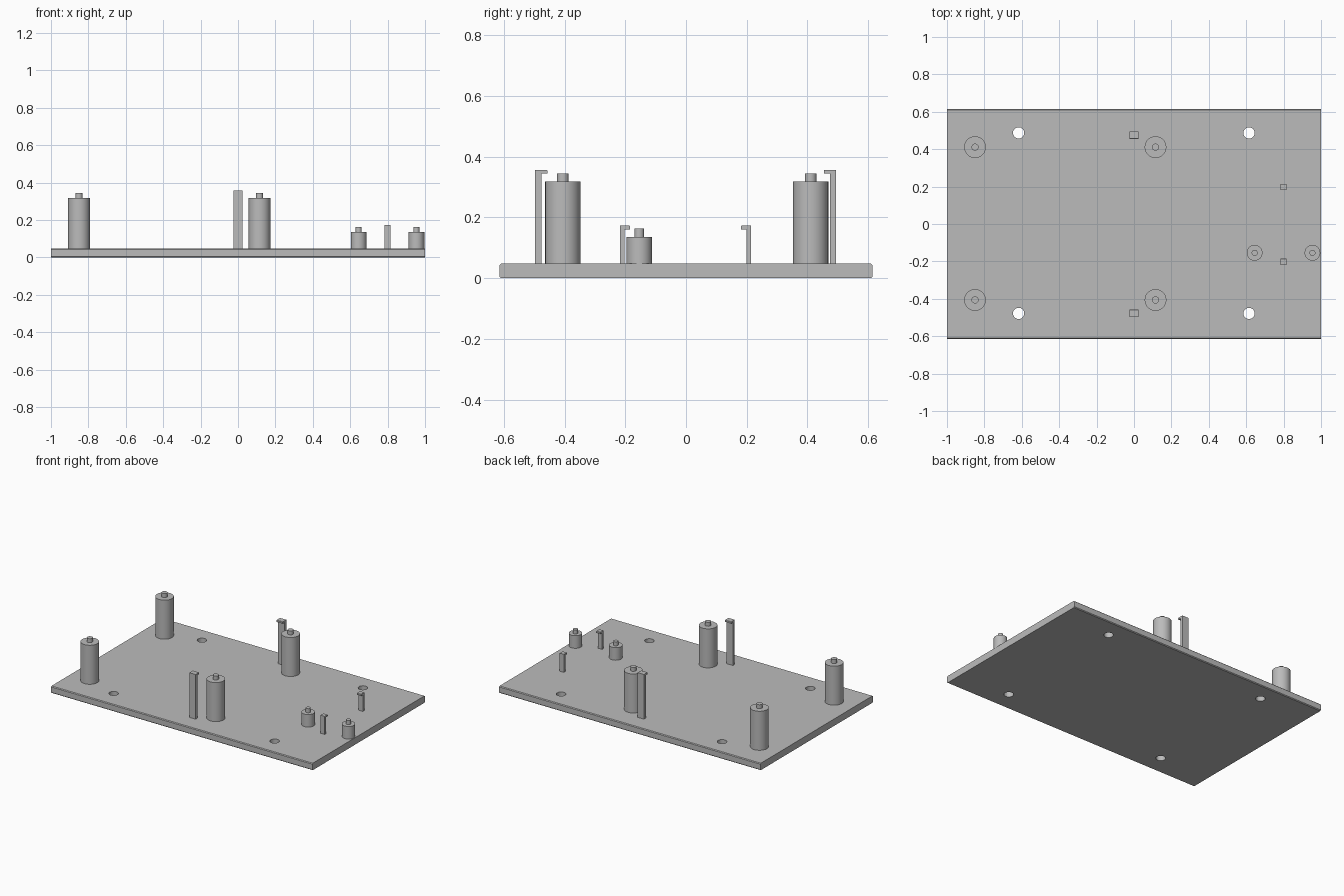
import bpy, bmesh, math

if "Cube" in bpy.data.objects:
    bpy.data.objects.remove(bpy.data.objects["Cube"])

mat = bpy.data.materials.new("plain grey")
mat.diffuse_color = (0.5, 0.5, 0.5, 1)
mat.use_nodes = True
mat.node_tree.nodes["Principled BSDF"].inputs["Base Color"].default_value = mat.diffuse_color
T = 0.048  # base plate thickness


def make(name, bm):
    bmesh.ops.recalc_face_normals(bm, faces=bm.faces[:])
    me = bpy.data.meshes.new(name)
    bm.to_mesh(me)
    bm.free()
    me.materials.append(mat)
    ob = bpy.data.objects.new(name, me)
    bpy.context.collection.objects.link(ob)
    return ob


def extrude_x(name, profile, x0, x1):
    """Solid from a (y, z) profile swept along x."""
    bm = bmesh.new()
    f = bm.faces.new([bm.verts.new((x0, y, z)) for y, z in profile])
    new = bmesh.ops.extrude_face_region(bm, geom=[f])["geom"]
    bmesh.ops.translate(bm, vec=(x1 - x0, 0, 0),
                        verts=[v for v in new if isinstance(v, bmesh.types.BMVert)])
    return make(name, bm)


def turned(name, x, y, profile, n=40):
    """Round solid from (radius, z) rings, bottom to top."""
    bm = bmesh.new()
    rings = [[bm.verts.new((x + r * math.cos(2 * math.pi * i / n),
                            y + r * math.sin(2 * math.pi * i / n), z))
              for i in range(n)] for r, z in profile]
    for a, b in zip(rings, rings[1:]):
        for i in range(n):
            j = (i + 1) % n
            bm.faces.new((a[i], a[j], b[j], b[i]))
    bm.faces.new(rings[0][::-1])
    bm.faces.new(rings[-1])
    return make(name, bm)


def smooth(ob):
    bpy.ops.object.select_all(action='DESELECT')
    ob.select_set(True)
    bpy.context.view_layer.objects.active = ob
    bpy.ops.object.shade_smooth_by_angle(angle=math.radians(30))


# Base plate with softened long edges
W, c = 0.615, 0.005
plate = extrude_x("base_plate", [(-W, c), (-W + c, 0), (W - c, 0), (W, c),
                                 (W, T - c), (W - c, T), (-W + c, T), (-W, T - c)], -1, 1)

# Four screw holes through the plate
for x in (-0.617, 0.615):
    for y in (-0.478, 0.487):
        cutter = turned("hole_cutter", x, y, [(0.03, -0.05), (0.03, 0.1)])
        cutter.hide_render = True
        cutter.hide_viewport = True
        mod = plate.modifiers.new("screw_hole", 'BOOLEAN')
        mod.operation, mod.solver, mod.object = 'DIFFERENCE', 'EXACT', cutter

# Tall standoffs with locating pins
for x in (-0.85, 0.115):
    for y in (-0.406, 0.411):
        smooth(turned("tall_standoff", x, y,
                      [(0.058, T - 0.005), (0.058, 0.318), (0.019, 0.318), (0.019, 0.345)]))

# Short standoffs with locating pins
for x in (0.645, 0.954):
    smooth(turned("short_standoff", x, -0.154,
                  [(0.042, T - 0.005), (0.042, 0.135), (0.016, 0.135), (0.016, 0.163)]))


# Snap clips: upright stem with a hook turned towards the middle
def clip(name, x, half_width, y_out, side, stem, reach, z_hook, z_top):
    prof = [(0, T - 0.005), (stem, T - 0.005), (stem, z_hook), (reach, z_hook),
            (reach, z_top - 0.002), (reach - 0.002, z_top), (0, z_top)]
    extrude_x(name, [(side * (y_out - d), z) for d, z in prof],
              x - half_width, x + half_width)


for side, y_tall, y_short in ((-1, 0.497, 0.218), (1, 0.495, 0.215)):
    clip("tall_clip", -0.001, 0.024, y_tall, side, 0.02, 0.04, 0.345, 0.357)
    clip("short_clip", 0.8, 0.016, y_short, side, 0.016, 0.034, 0.161, 0.173)
